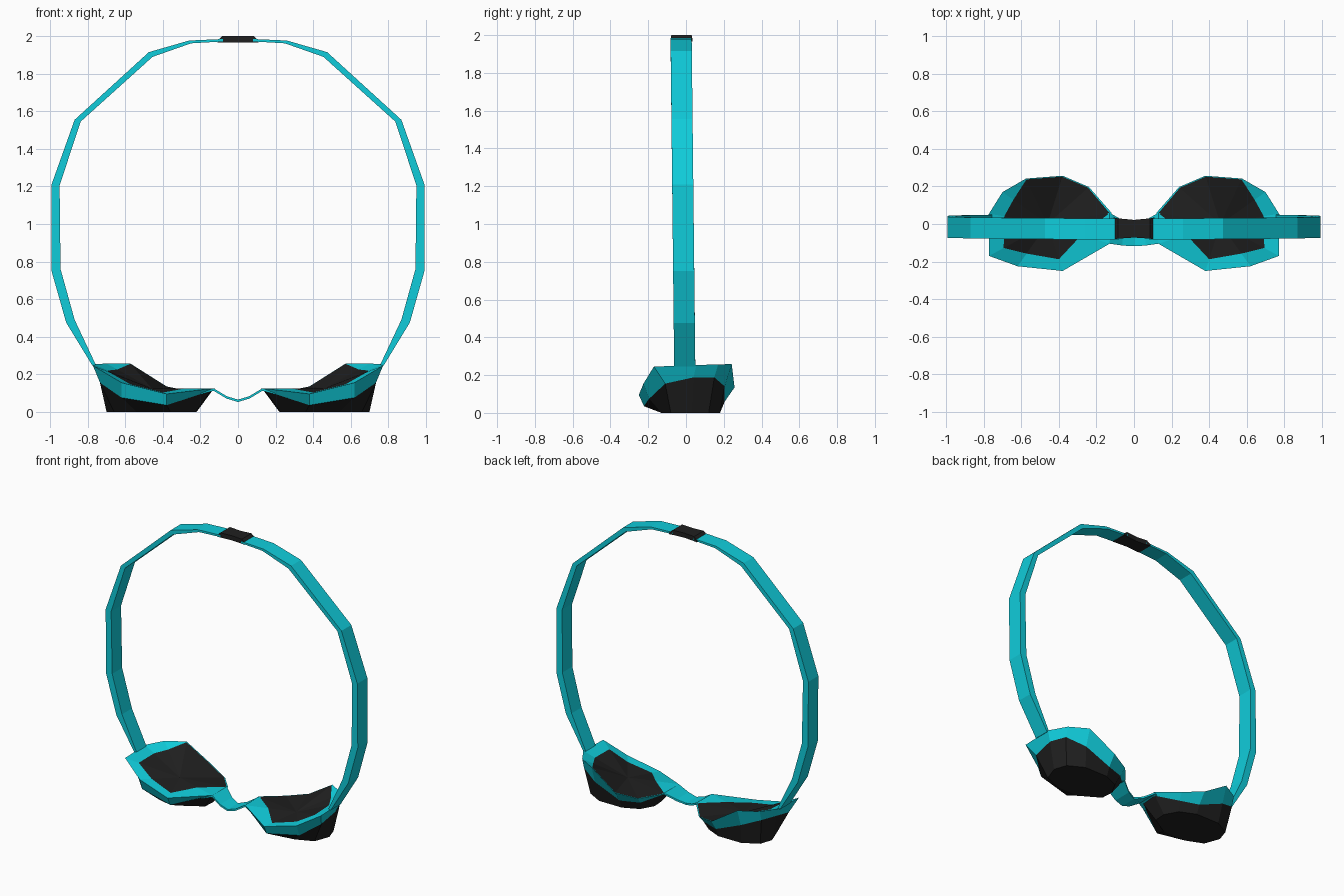
import bpy, bmesh
from mathutils import Vector

if "Cube" in bpy.data.objects:
    bpy.data.objects.remove(bpy.data.objects["Cube"])


def material(name, rgb):
    m = bpy.data.materials.new(name)
    m.diffuse_color = (*rgb, 1)
    m.use_nodes = True
    m.node_tree.nodes["Principled BSDF"].inputs["Base Color"].default_value = m.diffuse_color
    return m


CYAN = material("cyan rubber", (0.005, 0.61, 0.71))
BLACK = material("black plastic", (0.014, 0.014, 0.014))


def loft(name, rings, band_mats, mats, tip=None, closed=True, mirror=False):
    """Skin between equal rings; the first cap may be a fan to a centre point."""
    bm = bmesh.new()
    vs = [[bm.verts.new(p) for p in r] for r in rings]
    n = len(rings[0])
    for k in range(len(vs) - 1):
        for i in range(n):
            j = (i + 1) % n
            f = bm.faces.new((vs[k][i], vs[k][j], vs[k + 1][j], vs[k + 1][i]))
            f.material_index = band_mats[k] if band_mats else 0
    if tip:
        t = bm.verts.new(tip)
        for i in range(n):
            bm.faces.new((vs[0][i], vs[0][(i + 1) % n], t)).material_index = band_mats[-1]
    else:
        bm.faces.new(vs[0])
    bm.faces.new(vs[-1]).material_index = band_mats[-1] if band_mats else 0
    bmesh.ops.recalc_face_normals(bm, faces=bm.faces)
    me = bpy.data.meshes.new(name)
    bm.to_mesh(me)
    bm.free()
    for m in mats:
        me.materials.append(m)
    ob = bpy.data.objects.new(name, me)
    bpy.context.collection.objects.link(ob)
    if mirror:
        mod = ob.modifiers.new("mirror", 'MIRROR')
        mod.use_mirror_merge = False
    return ob


def section(outer, inner, y0, y1):
    """Rectangular band section from an outer and an inner (x, z) point."""
    return [(outer[0], y0, outer[1]), (outer[0], y1, outer[1]),
            (inner[0], y1, inner[1]), (inner[0], y0, inner[1])]


# head strap, one half mirrored
outer = [(0.08, 1.985), (0.26, 1.977), (0.475, 1.915), (0.87, 1.555), (0.993, 1.21),
         (0.993, 0.75), (0.915, 0.475), (0.775, 0.245)]
inner = [(0.08, 1.972), (0.25, 1.962), (0.455, 1.89), (0.838, 1.545), (0.95, 1.205),
         (0.945, 0.76), (0.87, 0.49), (0.757, 0.25)]
strap = []
for o, i in zip(outer, inner):
    c = -0.004 - 0.011 * o[1]
    strap.append(section(o, i, c - 0.056, c + 0.056))
loft("head_strap", strap, None, [CYAN], mirror=True)

# buckle at the top of the strap, slightly waisted
buckle = []
for x, top, y0, y1 in [(-0.11, 1.977, -0.08, 0.035), (-0.085, 2.0, -0.078, 0.03),
                       (0, 2.0, -0.072, 0.022), (0.085, 2.0, -0.078, 0.03),
                       (0.11, 1.977, -0.08, 0.035)]:
    buckle.append(section((x, top), (x, 1.967), y0, y1))
loft("strap_buckle", buckle, None, [BLACK])

# nose bridge
bridge = []
for x, z, y0, y1 in [(-0.2, 0.105, -0.13, 0.05), (-0.13, 0.125, -0.105, 0.06), (-0.06, 0.083, -0.115, 0.02),
                     (0, 0.065, -0.118, 0.0), (0.06, 0.083, -0.115, 0.02),
                     (0.13, 0.125, -0.105, 0.06), (0.2, 0.105, -0.13, 0.05)]:
    bridge.append(section((x, z), (x, z - 0.013), y0, y1))
loft("nose_bridge", bridge, None, [CYAN])

# eye cup: black face pad, cyan frame, black lens
rim = [(0.13, -0.105, 0.125), (0.38, -0.25, 0.095), (0.62, -0.225, 0.155),
       (0.772, -0.17, 0.245), (0.772, 0.055, 0.253), (0.70, 0.17, 0.257),
       (0.575, 0.242, 0.258), (0.38, 0.257, 0.135), (0.24, 0.197, 0.107), (0.12, 0.06, 0.122)]
low = [(0.145, -0.085, 0.112), (0.38, -0.222, 0.035), (0.62, -0.195, 0.075),
       (0.735, -0.11, 0.155), (0.742, 0.04, 0.188), (0.70, 0.15, 0.188),
       (0.575, 0.205, 0.14), (0.38, 0.205, 0.06), (0.25, 0.16, 0.062), (0.14, 0.045, 0.108)]
base = [(0.225, -0.05), (0.36, -0.13), (0.54, -0.13), (0.66, -0.08), (0.70, 0.03),
        (0.67, 0.12), (0.56, 0.18), (0.38, 0.18), (0.27, 0.13), (0.22, 0.04)]
inset = [0.45, 0.25, 0.3, 0.25, 0.26, 0.24, 0.02, 0.02, 0.02, 0.03]
centre = Vector((0.46, 0.0, 0.125))
pad = [Vector(p).lerp(centre, f) for p, f in zip(rim, inset)]
loft("eye_cup", [pad, rim, low, [(x, y, 0) for x, y in base]], [0, 0, 1],
     [CYAN, BLACK], tip=centre, mirror=True)
